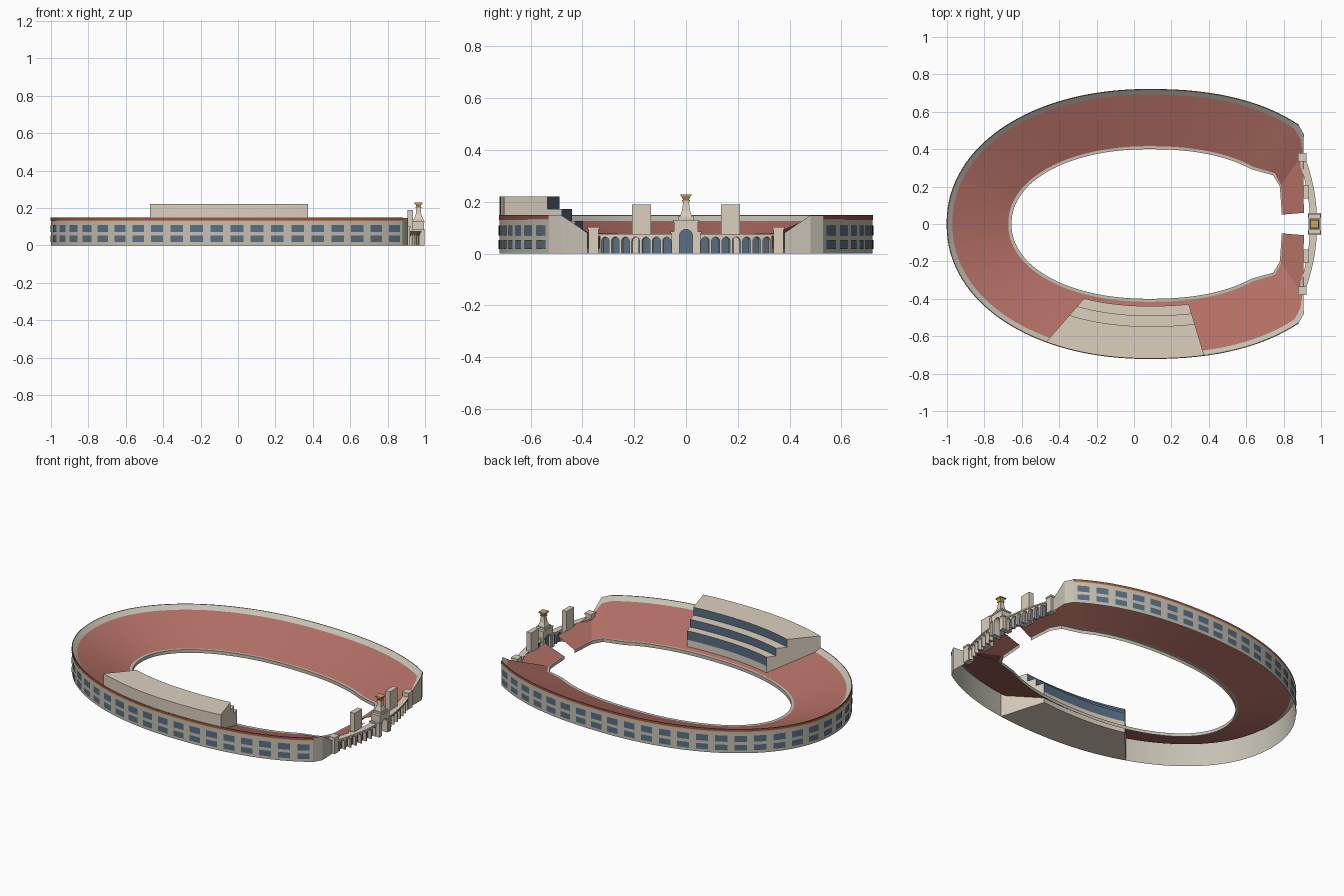
import bpy, bmesh
from math import sin, cos, pi, radians, hypot

if "Cube" in bpy.data.objects:
    bpy.data.objects.remove(bpy.data.objects["Cube"])

def material(name, r, g, b):
    m = bpy.data.materials.new(name)
    m.diffuse_color = (r, g, b, 1)
    m.use_nodes = True
    m.node_tree.nodes["Principled BSDF"].inputs["Base Color"].default_value = m.diffuse_color
    return m

WALL = material("concrete", .56, .53, .45)
STONE = material("stone", .72, .63, .52)
RED = material("red_seats", .45, .16, .13)
TRIM = material("dark_red", .30, .09, .07)
BLUE = material("glass", .10, .16, .23)
GOLD = material("gold", .60, .40, .12)

def finish(name, bm, mats, smooth=True):
    bmesh.ops.recalc_face_normals(bm, faces=bm.faces)
    me = bpy.data.meshes.new(name)
    bm.to_mesh(me)
    bm.free()
    ob = bpy.data.objects.new(name, me)
    bpy.context.collection.objects.link(ob)
    for m in mats:
        me.materials.append(m)
    if smooth:
        bpy.ops.object.select_all(action='DESELECT')
        ob.select_set(True)
        bpy.context.view_layer.objects.active = ob
        bpy.ops.object.shade_smooth_by_angle(angle=radians(25))
    return ob

def grid(bm, rows, mat=0):
    vs = [[bm.verts.new(p) for p in r] for r in rows]
    for a, b in zip(vs, vs[1:]):
        for i in range(len(a) - 1):
            bm.faces.new((a[i], a[i + 1], b[i + 1], b[i])).material_index = mat
    return vs

def strip(name, rows, mat):
    bm = bmesh.new()
    grid(bm, rows)
    return finish(name, bm, [mat])

def oval(t, a, b):
    c, s = cos(t), sin(t)
    e = 2 / (2.28 if c > 0 else 2.1)
    return (.08 + a * abs(c) ** e * (1 if c > 0 else -1),
            b * abs(s) ** e * (1 if s > 0 else -1))

def outer(t): return oval(t, 1.08, .72)
def inner(t): return oval(t, .735, .40)

# Stations round the bowl: outer point, inner point, top height, rim start
T0 = radians(44.7)
N = 96
ts = [T0 + (2 * pi - 2 * T0) * i / N for i in range(N + 1)]
ring = [(outer(t), inner(t), .147, .915) for t in ts]
end = [((.908, .48), (.745, .26), .147, .88),
       ((.905, .38), (.78, .20), .08, .97),
       ((.908, .06), (.79, .05), .07, .98)]
flip = [((o[0], -o[1]), (i[0], -i[1]), h, r) for o, i, h, r in end]
full = end[::-1] + ring + flip

def at(st, f, z):
    o, i = st[0], st[1]
    return (i[0] + (o[0] - i[0]) * f, i[1] + (o[1] - i[1]) * f, z)

# Seating bowl, sloping rim and pitch-side kerb
strip("seating_bowl", [[at(s, .05, .02) for s in full],
                       [at(s, s[3], s[2] - (.022 if s[2] > .1 else .004)) for s in full]], RED)
strip("bowl_rim", [[at(s, s[3], s[2] - (.022 if s[2] > .1 else .004)) for s in full],
                   [at(s, 1, s[2]) for s in full]], WALL)
strip("pitch_kerb", [[at(s, 0, 0) for s in full], [at(s, 0, .02) for s in full],
                     [at(s, .05, .02) for s in full]], WALL)

# Outer wall with red and gold bands at the top
wall = full[1:-1]
strip("outer_wall", [[at(s, 1, 0) for s in wall], [at(s, 1, s[2]) for s in wall]], WALL)
strip("red_band", [[at(s, 1.006, .134) for s in ring], [at(s, 1.006, .148) for s in ring],
                   [at(s, .995, .148) for s in ring]], TRIM)
strip("gold_band", [[at(s, 1.007, .129) for s in ring], [at(s, 1.007, .134) for s in ring]], GOLD)

# Windows in two rows, evenly spaced along the wall
fine = [outer(T0 + (2 * pi - 2 * T0) * i / 3000) for i in range(3001)]
run = [0]
for p, q in zip(fine, fine[1:]):
    run.append(run[-1] + hypot(q[0] - p[0], q[1] - p[1]))

def along(d):
    k = min(range(len(run)), key=lambda i: abs(run[i] - d))
    k = max(1, min(k, len(run) - 2))
    (x0, y0), (x1, y1) = fine[k - 1], fine[k + 1]
    L = hypot(x1 - x0, y1 - y0)
    return fine[k][0] + (y1 - y0) / L * .003, fine[k][1] - (x1 - x0) / L * .003

bm = bmesh.new()
COUNT = 42
pitch = run[-1] / COUNT
for i in range(COUNT):
    cols = [along((i + .5) * pitch + d) for d in (-.034, 0, .034)]
    for z0, z1 in ((.018, .052), (.070, .108)):
        grid(bm, [[(x, y, z0) for x, y in cols], [(x, y, z1) for x, y in cols]])
finish("wall_windows", bm, [BLUE])

# Tiered grandstand on the front side
prof = [(.998, 0), (.998, .22), (.46, .22), (.46, .172), (.28, .172),
        (.28, .125), (.12, .125), (.12, .07), (.12, 0)]
bm = bmesh.new()
M = 32
stand = []
for j in range(M + 1):
    k = j / M
    stand.append((outer(radians(240.5 + 42.7 * k)), inner(radians(245.4 + 37.8 * k))))
vs = grid(bm, [[at(s, f, z) for s in stand] for f, z in prof])
for j in range(M):
    bm.faces.new((vs[0][j], vs[0][j + 1], vs[-1][j + 1], vs[-1][j]))
    for r in (2, 4, 6):
        a = set(vs[r][j].link_faces) & set(vs[r + 1][j + 1].link_faces)
        for f in a:
            f.material_index = 1
for j in (0, M):
    bm.faces.new([r[j] for r in vs])
finish("grandstand", bm, [STONE, BLUE])

# Arched bay: a profile with an arch cut out, given depth along a mapping
def bay(bm, place, s, w, h, aw, spring, d0, d1, n=10):
    r = aw / 2
    arch = [(s + r, 0)] + [(s + r * cos(pi * i / n), spring + r * sin(pi * i / n))
                           for i in range(n + 1)] + [(s - r, 0)]
    pts = [(s - w / 2, 0), (s - w / 2, h), (s + w / 2, h), (s + w / 2, 0)] + arch
    a = [bm.verts.new(place(p, z, d0)) for p, z in pts]
    b = [bm.verts.new(place(p, z, d1)) for p, z in pts]
    bm.faces.new(a)
    bm.faces.new(b[::-1])
    for i in range(len(a)):
        k = (i + 1) % len(a)
        bm.faces.new((a[i], a[k], b[k], b[i]))
    d = d0 + (d1 - d0) * .75
    glass = bm.faces.new([bm.verts.new(place(p, z, d)) for p, z in arch])
    glass.material_index = 1

R = 1.013
def curved(s, z, d): return (.975 - R + (R - d) * cos(s / R), (R - d) * sin(s / R), z)
def flat(s, z, d): return (.995 - d, s, z)

def block(bm, x, y, z0, z1, w, l, w2=None, l2=None):
    w2, l2 = w if w2 is None else w2, l if l2 is None else l2
    lo, hi = [[bm.verts.new((x + i * a / 2, y + j * b / 2, z))
               for i, j in ((-1, -1), (1, -1), (1, 1), (-1, 1))]
              for a, b, z in ((w, l, z0), (w2, l2, z1))]
    bm.faces.new(lo[::-1])
    bm.faces.new(hi)
    for i in range(4):
        k = (i + 1) % 4
        bm.faces.new((lo[i], lo[k], hi[k], hi[i]))

# Curved colonnade with seven arches and a coping each side of the gate
bm = bmesh.new()
for side in (-1, 1):
    for i in range(7):
        bay(bm, curved, side * (.074 + .0405 * i), .0405, .068, .031, .048, 0, .03)
    ss = [side * (.05 + .30 * i / 12) for i in range(13)]
    sec = [(-.004, .068), (-.004, .076), (.034, .076), (.034, .068), (-.004, .068)]
    grid(bm, [[curved(s, z, d) for s in ss] for d, z in sec])
finish("arched_colonnade", bm, [STONE, BLUE], False)

# End piers and tall pylons
bm = bmesh.new()
for side in (-1, 1):
    block(bm, .90, side * .357, 0, .092, .038, .04)
    block(bm, .90, side * .357, .092, .102, .044, .046)
finish("end_piers", bm, [STONE], False)
bm = bmesh.new()
for side in (-1, 1):
    block(bm, .92, side * .172, 0, .19, .03, .072)
finish("pylons", bm, [STONE], False)

# Central gate with arch, cornices and tapering column
bm = bmesh.new()
bay(bm, flat, 0, .092, .122, .05, .068, 0, .06)
for side in (-1, 1):
    block(bm, .965, side * .047, 0, .078, .066, .018)
    block(bm, .965, side * .047, .078, .085, .07, .024)
block(bm, .965, 0, .122, .130, .066, .1)
block(bm, .965, 0, .130, .142, .054, .062)
block(bm, .965, 0, .142, .165, .046, .048, .03, .03)
block(bm, .965, 0, .165, .200, .03, .03, .022, .022)
finish("entrance_gate", bm, [STONE, BLUE], False)

# Gold bowl on top of the column
bm = bmesh.new()
block(bm, .965, 0, .200, .206, .03, .03)
block(bm, .965, 0, .206, .222, .02, .02, .036, .036)
block(bm, .965, 0, .222, .228, .042, .042)
finish("gold_cauldron", bm, [GOLD], False)
